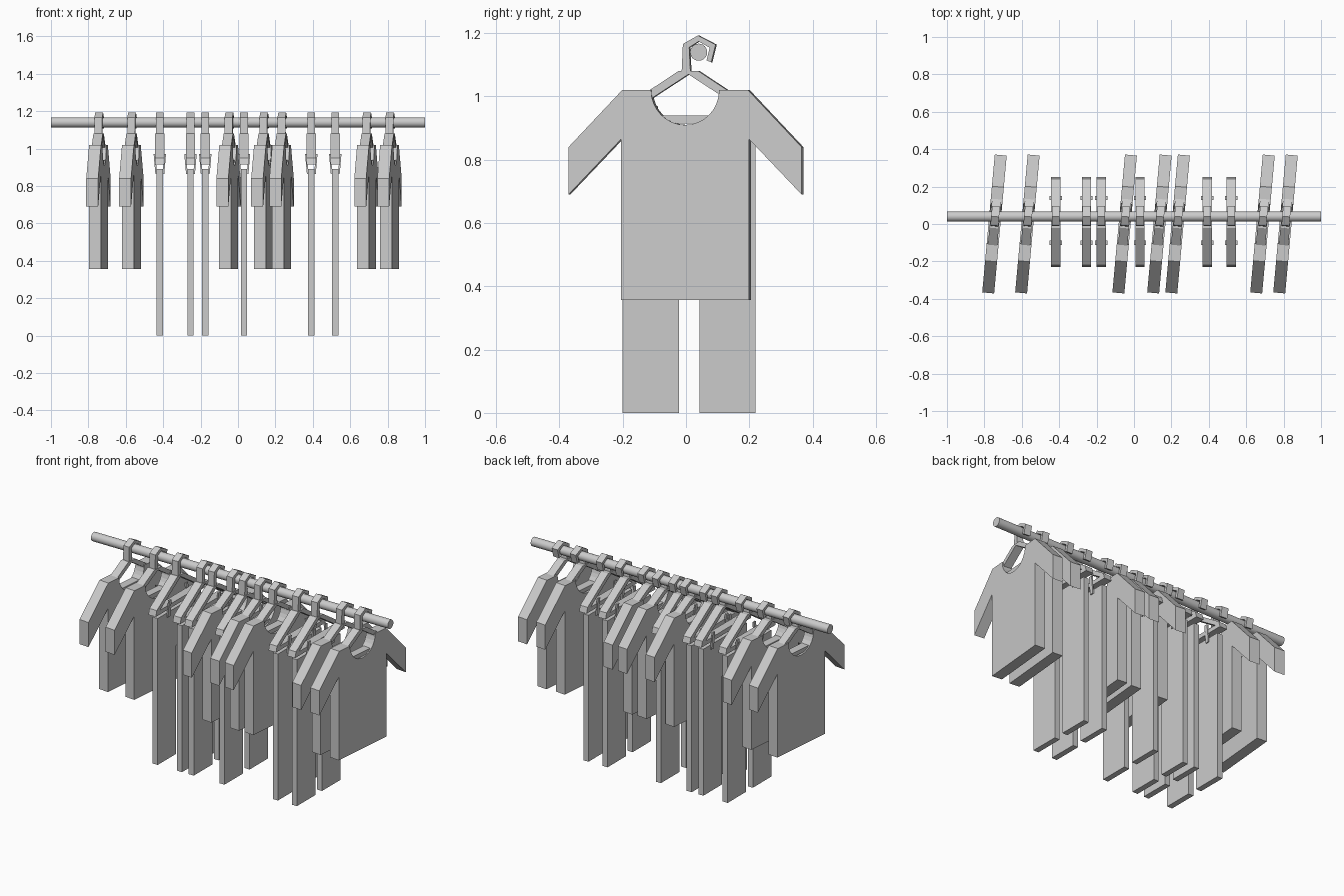
import bpy, bmesh, math
from mathutils import Matrix, Vector

if "Cube" in bpy.data.objects:
    bpy.data.objects.remove(bpy.data.objects["Cube"])

SHIRTS = [-0.746, -0.57, -0.05, 0.136, 0.233, 0.687, 0.81]
TROUSERS = [-0.418, -0.254, -0.175, 0.032, 0.392, 0.52]
TURN = math.radians(-5.2)


def plate_mesh(name, outlines, thick, mirror_y=None):
    """Extrude (y, z) outlines along x; optionally mirror them about a y value."""
    polys = [list(o) for o in outlines]
    if mirror_y is not None:
        polys += [[(2 * mirror_y - y, z) for y, z in reversed(o)] for o in outlines]
    bm = bmesh.new()
    for p in polys:
        bm.faces.new([bm.verts.new((-thick / 2, y, z)) for y, z in p])
    bmesh.ops.remove_doubles(bm, verts=bm.verts[:], dist=0.0005)
    ext = bmesh.ops.extrude_face_region(bm, geom=bm.faces[:], use_keep_orig=True)
    moved = [v for v in ext["geom"] if isinstance(v, bmesh.types.BMVert)]
    bmesh.ops.translate(bm, verts=moved, vec=(thick, 0, 0))
    bmesh.ops.recalc_face_normals(bm, faces=bm.faces[:])
    me = bpy.data.meshes.new(name)
    bm.to_mesh(me)
    bm.free()
    return me


def clip_mesh():
    """Two pairs of slanted jaws gripping the waistband."""
    bm = bmesh.new()
    for y in (-0.1, 0.14):
        for s in (-1, 1):
            m = (Matrix.Translation((s * 0.024, y, 0.918))
                 @ Matrix.Rotation(s * math.radians(5), 4, 'Y')
                 @ Matrix.Diagonal((0.009, 0.022, 0.105, 1)))
            bmesh.ops.create_cube(bm, size=1, matrix=m)
    me = bpy.data.meshes.new("clips")
    bm.to_mesh(me)
    bm.free()
    return me


def place(name, mesh, x, turn=0.0):
    ob = bpy.data.objects.new(name, mesh)
    ob.location.x = x
    ob.rotation_euler.z = turn
    bpy.context.collection.objects.link(ob)


# rail
bpy.ops.mesh.primitive_cylinder_add(vertices=24, radius=0.027, depth=2,
                                    location=(0, 0.04, 1.14), rotation=(0, math.pi / 2, 0))
bpy.context.object.name = "rail"
bpy.ops.object.shade_smooth_by_angle()

# hanger hook and triangular frame
hook = plate_mesh("hanger_hook", [[
    (-0.012, 1.075), (-0.008, 1.166), (0.04, 1.193), (0.096, 1.164), (0.082, 1.108),
    (0.067, 1.114), (0.077, 1.154), (0.042, 1.174), (0.012, 1.155), (0.016, 1.075)]], 0.042)
frame = plate_mesh("hanger_frame", [[
    (0.01, 1.08), (0.042, 1.08), (0.24, 0.95), (0.25, 0.915), (0.01, 0.915),
    (0.01, 0.94), (0.21, 0.94), (0.01, 1.07)]], 0.05, mirror_y=0.01)

# shirt half: scooped neck, shoulder, sleeve and body
neck = [(0.108 * math.sin(a), 1.02 - 0.11 * math.cos(a))
        for a in [i * math.pi / 16 for i in range(9)]]
shirt = plate_mesh("shirt", [neck + [
    (0.2, 1.02), (0.37, 0.84), (0.37, 0.69), (0.203, 0.865), (0.203, 0.357), (0, 0.357)]],
    0.064, mirror_y=0)

# trouser half: waist and one leg
trousers = plate_mesh("trousers", [[
    (0.01, 0.892), (0.22, 0.892), (0.22, 0), (0.042, 0), (0.042, 0.66), (0.01, 0.66)]],
    0.034, mirror_y=0.01)
clips = clip_mesh()

for x in SHIRTS:
    for part in (hook, frame, shirt):
        place(part.name, part, x, TURN)
for x in TROUSERS:
    for part in (hook, frame, trousers, clips):
        place(part.name, part, x)
